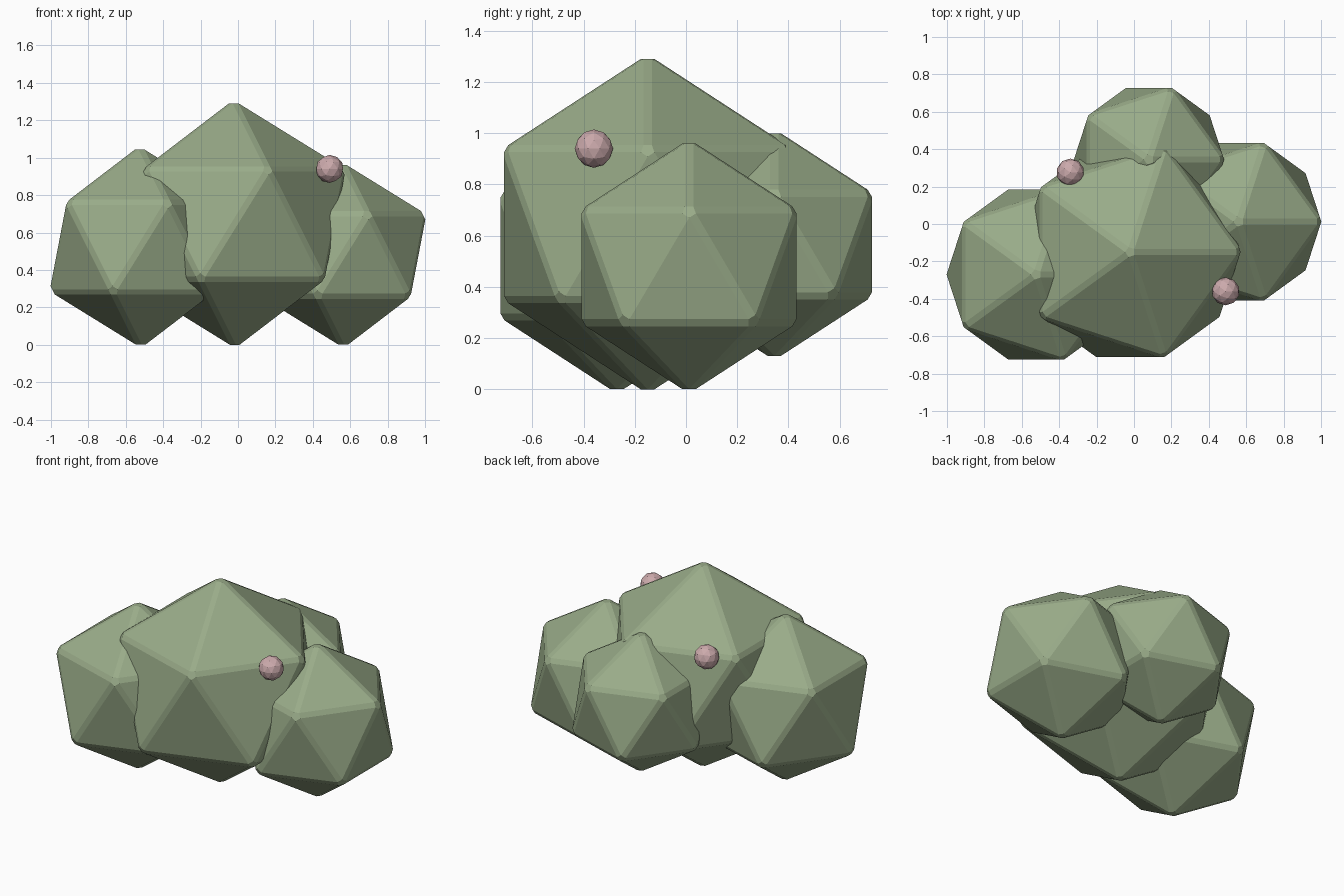
import bpy

cube = bpy.data.objects.get("Cube")
if cube:
    bpy.data.objects.remove(cube, do_unlink=True)


def material(name, rgb):
    mat = bpy.data.materials.new(name)
    mat.use_nodes = True
    mat.diffuse_color = (*rgb, 1)
    mat.node_tree.nodes["Principled BSDF"].inputs["Base Color"].default_value = (*rgb, 1)
    return mat


leaf_green = material("leaf_green", (0.32, 0.41, 0.25))
berry_pink = material("berry_pink", (0.60, 0.40, 0.41))


def ball(name, center, radius, detail, mat):
    bpy.ops.mesh.primitive_ico_sphere_add(subdivisions=detail, radius=radius, location=center)
    obj = bpy.context.object
    obj.name = name
    obj.data.materials.append(mat)
    return obj


# Leafy clumps: icosahedra with narrow chamfered edges
clumps = {
    "main_clump": ((-0.02, -0.15, 0.645), 0.667),
    "right_clump": ((-0.523, -0.27, 0.522), 0.543),
    "left_clump": ((0.56, 0.012, 0.48), 0.501),
    "back_clump": ((0.08, 0.345, 0.565), 0.456),
}
for name, (center, radius) in clumps.items():
    clump = ball(name, center, radius, 1, leaf_green)
    bevel = clump.modifiers.new("chamfer", "BEVEL")
    bevel.width = 0.0176
    bevel.segments = 1
    bevel.limit_method = "NONE"

# Berries resting on the main clump
ball("front_berry", (0.49, -0.36, 0.94), 0.075, 2, berry_pink)
ball("back_berry", (-0.34, 0.275, 0.94), 0.075, 2, berry_pink)
